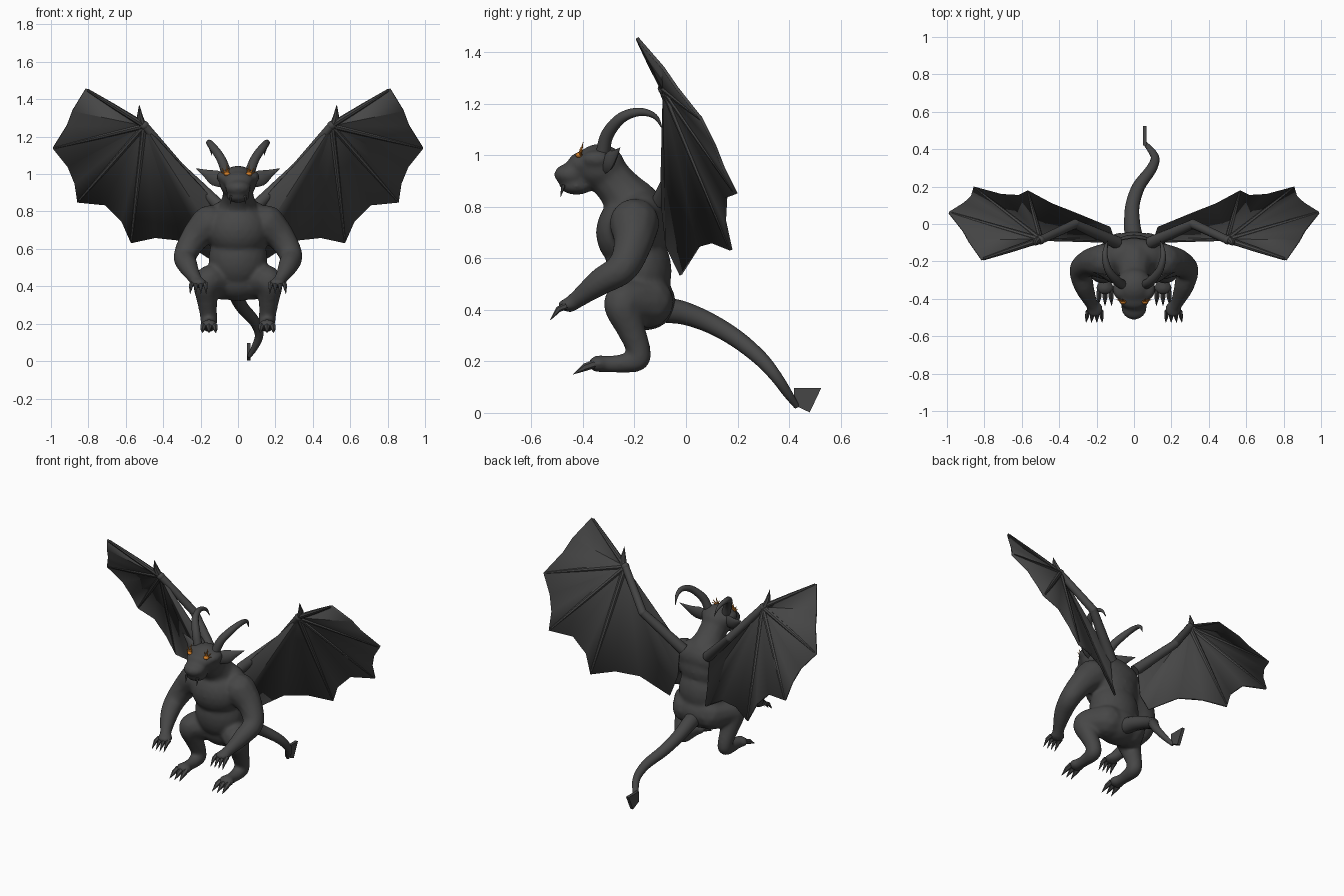
import bpy, bmesh, math
from mathutils import Vector, Matrix


def material(name, rgb):
    m = bpy.data.materials.new(name)
    m.diffuse_color = (*rgb, 1)
    return m


STONE = material("dark_stone", (0.062, 0.062, 0.062))
GLOW = material("orange_glow", (0.62, 0.2, 0.02))


def finish(name, bm, mat=STONE, mirror=False, angle=40):
    bmesh.ops.recalc_face_normals(bm, faces=bm.faces[:])
    me = bpy.data.meshes.new(name)
    bm.to_mesh(me)
    bm.free()
    me.materials.append(mat)
    for p in me.polygons:
        p.use_smooth = True
    me.set_sharp_from_angle(angle=math.radians(angle))
    ob = bpy.data.objects.new(name, me)
    bpy.context.collection.objects.link(ob)
    if mirror:
        mod = ob.modifiers.new("mirror", 'MIRROR')
        mod.use_mirror_merge = False
    return ob


def spline(pts, steps):
    """Smooth (x, y, z, radius) samples through the given points."""
    p = [Vector(q) for q in pts]
    p = [2 * p[0] - p[1]] + p + [2 * p[-1] - p[-2]]
    out = []
    for i in range(1, len(p) - 2):
        a, b, c, d = p[i - 1:i + 3]
        for k in range(steps):
            t = k / steps
            out.append(0.5 * (2 * b + (c - a) * t + (2 * a - 5 * b + 4 * c - d) * t * t
                              + (3 * b - a - 3 * c + d) * t ** 3))
    return out + [p[-2]]


def tube(bm, pts, sides=10, steps=1, flat=1.0):
    """Tapered tube along (x, y, z, radius) points."""
    path = spline(pts, steps)
    pos = [q.to_3d() for q in path]
    rings = []
    for i, q in enumerate(path):
        d = (pos[min(i + 1, len(pos) - 1)] - pos[max(i - 1, 0)]).normalized()
        ref = Vector((1, 0, 0)) if abs(d.x) < 0.8 else Vector((0, 1, 0))
        u = d.cross(ref).normalized()
        v = d.cross(u)
        r = max(q[3], 0.0008)
        rings.append([bm.verts.new(pos[i] + r * (math.cos(a) * u + flat * math.sin(a) * v))
                      for a in (2 * math.pi * k / sides for k in range(sides))])
    for a, b in zip(rings, rings[1:]):
        for k in range(sides):
            n = (k + 1) % sides
            bm.faces.new((a[k], a[n], b[n], b[k]))
    bm.faces.new(rings[0])
    bm.faces.new(rings[-1])


def blob(bm, c, r, div=3):
    m = Matrix.Translation(c) @ Matrix.Diagonal((*r, 1))
    bmesh.ops.create_icosphere(bm, subdivisions=div, radius=1, matrix=m)


# Body: overlapping masses fused into one skin
bm = bmesh.new()
for c, r in [((0, -0.21, 0.70), (0.17, 0.14, 0.15)),     # chest
             ((0, -0.175, 0.77), (0.17, 0.10, 0.105)),   # upper back
             ((0, -0.185, 0.55), (0.158, 0.13, 0.17)),   # belly
             ((0, -0.155, 0.43), (0.155, 0.115, 0.11)),  # pelvis
             ((0, -0.335, 0.955), (0.10, 0.10, 0.09)),   # skull
             ((0, -0.40, 0.965), (0.085, 0.06, 0.05)),   # brow
             ((0, -0.445, 0.925), (0.07, 0.068, 0.045)),  # snout
             ((0, -0.425, 0.88), (0.062, 0.065, 0.034))]:  # jaw
    blob(bm, c, r)
neck = [(0, -0.20, 0.79, 0.115), (0, -0.25, 0.86, 0.09), (0, -0.31, 0.93, 0.085)]
arm = [(0.155, -0.2, 0.735, 0.1), (0.23, -0.205, 0.66, 0.077), (0.283, -0.245, 0.565, 0.064),
       (0.268, -0.33, 0.51, 0.055), (0.235, -0.41, 0.45, 0.038), (0.212, -0.45, 0.42, 0.032)]
leg = [(0.08, -0.15, 0.43, 0.105), (0.165, -0.245, 0.425, 0.077), (0.165, -0.215, 0.33, 0.058),
       (0.158, -0.185, 0.25, 0.048), (0.155, -0.19, 0.205, 0.046), (0.155, -0.27, 0.19, 0.036),
       (0.155, -0.34, 0.192, 0.034)]
for q in spline(neck, 6):
    blob(bm, q.to_3d(), [q[3]] * 3, 2)
for s in (1, -1):
    for q in spline(arm, 6) + spline(leg, 6):
        blob(bm, (s * q.x, q.y, q.z), [q[3]] * 3, 2)
    blob(bm, (s * 0.21, -0.455, 0.418), (0.045, 0.045, 0.026))   # hand
    blob(bm, (s * 0.155, -0.34, 0.19), (0.048, 0.04, 0.032))     # foot
    blob(bm, (s * 0.075, -0.345, 0.985), (0.04, 0.06, 0.035))    # temple
body = finish("body", bm)
rm = body.modifiers.new("fuse", 'REMESH')
rm.mode = 'VOXEL'
rm.voxel_size = 0.01
rm.use_smooth_shade = True
sm = body.modifiers.new("soften", 'SMOOTH')
sm.factor = 0.5
sm.iterations = 10

# Horns sweeping up and back
bm = bmesh.new()
tube(bm, [(0.06, -0.325, 1.0, 0.027), (0.09, -0.305, 1.08, 0.025), (0.135, -0.25, 1.145, 0.021),
          (0.155, -0.18, 1.168, 0.016), (0.15, -0.12, 1.15, 0.01), (0.14, -0.09, 1.1, 0.001)],
     12, 5)
finish("horns", bm, mirror=True)

# Pointed ears
bm = bmesh.new()
tube(bm, [(0.075, -0.315, 0.965, 0.038), (0.125, -0.295, 0.98, 0.042), (0.165, -0.275, 1.0, 0.024),
          (0.225, -0.255, 1.03, 0.001)], 8, 2, 0.4)
finish("ears", bm, mirror=True)

# Glowing eyes with flame spikes
bm = bmesh.new()
blob(bm, (0.058, -0.415, 1.0), (0.018, 0.014, 0.011), 2)
for dx, dy, dz in [(-0.012, -0.005, 0.035), (0.002, 0.006, 0.055), (0.028, 0.004, 0.035),
                   (0.036, 0.0, 0.015), (-0.014, -0.014, 0.012)]:
    tube(bm, [(0.058, -0.412, 0.997, 0.008), (0.058 + dx, -0.405 + dy, 0.997 + dz, 0.0008)], 5)
finish("eyes", bm, GLOW, True)

# Fangs
bm = bmesh.new()
tube(bm, [(0.04, -0.475, 0.885, 0.009), (0.04, -0.487, 0.838, 0.001)], 6)
finish("fangs", bm, mirror=True)

# Claws on hands and feet
bm = bmesh.new()
for i in range(4):
    x = (i - 1.5) * 0.024
    tube(bm, [(0.21 + x, -0.465, 0.415, 0.013), (0.212 + x * 1.1, -0.495, 0.402, 0.012),
              (0.213 + x * 1.2, -0.527, 0.36, 0.001)], 6)
for i in range(3):
    x = (i - 1) * 0.03
    tube(bm, [(0.155 + x, -0.355, 0.19, 0.016), (0.155 + x * 1.1, -0.39, 0.178, 0.015),
              (0.155 + x * 1.2, -0.438, 0.15, 0.001)], 6)
finish("claws", bm, mirror=True)

# Tail and its flat blade
bm = bmesh.new()
tube(bm, [(0, -0.08, 0.4, 0.05), (-0.01, 0.0, 0.385, 0.044), (-0.008, 0.1, 0.345, 0.038),
          (0.025, 0.2, 0.285, 0.034), (0.09, 0.29, 0.21, 0.029), (0.113, 0.35, 0.14, 0.023),
          (0.09, 0.395, 0.075, 0.018), (0.06, 0.43, 0.025, 0.011)], 14, 4)
finish("tail", bm)
bm = bmesh.new()
blade = [(0.42, 0.03), (0.42, 0.097), (0.525, 0.097), (0.48, 0.002)]
sides = [[bm.verts.new((x, y, z)) for y, z in blade] for x in (0.048, 0.068)]
for f in sides:
    bm.faces.new(f)
for k in range(4):
    n = (k + 1) % 4
    bm.faces.new((sides[0][k], sides[0][n], sides[1][n], sides[1][k]))
finish("tail_blade", bm, angle=10)

# Wings: membrane fanned from the wrist, scalloped between finger ends
wrist = (0.5, -0.085, 1.26)
ends = [(0.815, -0.19, 1.455), (0.99, 0.06, 1.14), (0.858, 0.195, 0.85), (0.57, 0.175, 0.632)]
rim = [ends[0], (0.885, -0.09, 1.34), (0.915, -0.035, 1.26), ends[1], (0.91, 0.11, 1.04),
       (0.873, 0.145, 0.95), ends[2], (0.71, 0.155, 0.835), (0.62, 0.15, 0.745), ends[3],
       (0.44, 0.105, 0.66), (0.3, 0.05, 0.645), (0.13, -0.02, 0.535), (0.11, -0.075, 0.65),
       (0.11, -0.095, 0.84)]
bm = bmesh.new()
hub = bm.verts.new(wrist)
vs = [bm.verts.new(p) for p in rim]
for a, b in zip(vs, vs[1:]):
    bm.faces.new((hub, a, b))
ob = finish("wing_membrane", bm, mirror=True, angle=5)
so = ob.modifiers.new("thickness", 'SOLIDIFY')
so.thickness = 0.012
so.offset = 0

# Finger bones along the membrane
bm = bmesh.new()
for e in ends:
    tip = Vector(wrist).lerp(Vector(e), 0.97)
    mid = Vector(wrist).lerp(Vector(e), 0.5)
    tube(bm, [(*wrist, 0.017), (*mid, 0.014), (*tip, 0.008)], 8)
finish("wing_fingers", bm, mirror=True)

# Wing arm with bent elbow, and thumb claw
bm = bmesh.new()
elbow = (0.315, 0.0, 1.04)
tube(bm, [(0.09, -0.1, 0.82, 0.034), (*elbow, 0.025)], 12)
tube(bm, [(*elbow, 0.025), (*wrist, 0.022)], 12)
blob(bm, elbow, [0.026] * 3, 2)
blob(bm, wrist, [0.025] * 3, 2)
finish("wing_arms", bm, mirror=True)
bm = bmesh.new()
tube(bm, [(0.51, -0.085, 1.26, 0.02), (0.525, -0.1, 1.31, 0.016), (0.528, -0.115, 1.37, 0.001)], 8)
finish("thumb_claws", bm, mirror=True)
